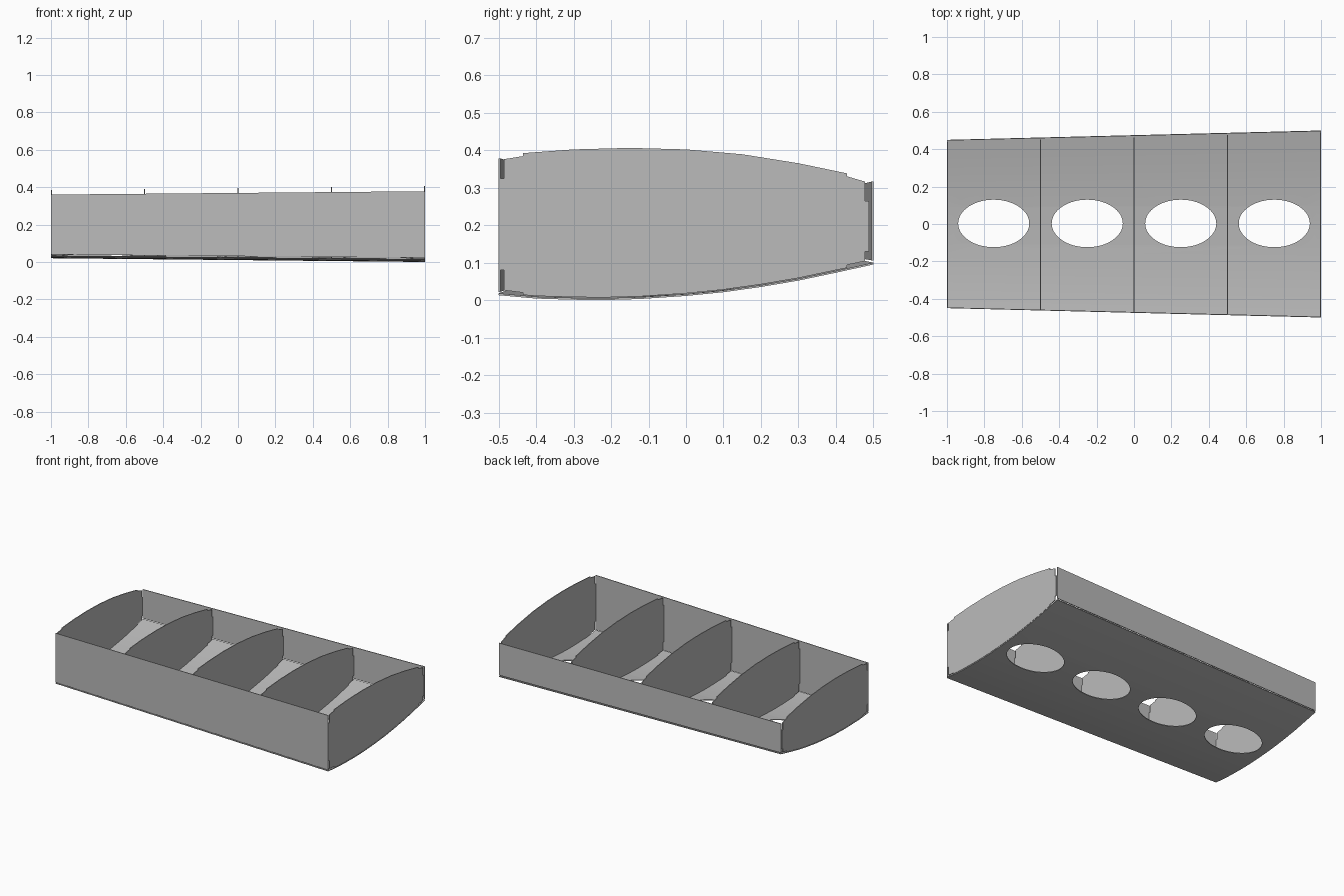
import bpy, bmesh, math

if "Cube" in bpy.data.objects:
    bpy.data.objects.remove(bpy.data.objects["Cube"])

grey = bpy.data.materials.new("sheet grey")
grey.use_nodes = True
colour = (0.5, 0.5, 0.5, 1)
grey.diffuse_color = colour
grey.node_tree.nodes["Principled BSDF"].inputs["Base Color"].default_value = colour

MID = 0.2      # height about which the box tapers
T = 0.005      # sheet thickness


def taper(x):
    return 0.95 + 0.05 * x


def loft(name, profile, x0, x1):
    """Solid between two x stations whose yz profile tapers along the span."""
    bm = bmesh.new()
    ends = []
    for x in (x0, x1):
        s = taper(x)
        ends.append([bm.verts.new((x, y * s, MID + (z - MID) * s)) for y, z in profile])
    a, b = ends
    n = len(profile)
    for i in range(n):
        j = (i + 1) % n
        bm.faces.new((a[i], a[j], b[j], b[i]))
    bm.faces.new(a)
    bm.faces.new(b[::-1])
    bmesh.ops.recalc_face_normals(bm, faces=bm.faces)
    mesh = bpy.data.meshes.new(name)
    bm.to_mesh(mesh)
    bm.free()
    mesh.materials.append(grey)
    obj = bpy.data.objects.new(name, mesh)
    bpy.context.collection.objects.link(obj)
    return obj


# Curved lower skin
lower = [(-0.5, 0.013), (-0.4, 0.004), (-0.3, 0.001), (-0.22, 0), (-0.12, 0.003),
         (0, 0.011), (0.1, 0.021), (0.2, 0.035), (0.3, 0.052), (0.4, 0.073), (0.5, 0.095)]
skin = loft("lower_skin", lower + [(y, z + T) for y, z in reversed(lower)], -1, 1)

# Elliptical access holes, one per bay
for i in range(4):
    bpy.ops.mesh.primitive_cylinder_add(vertices=64, radius=1, depth=1,
                                        location=(-0.75 + 0.5 * i, 0.003, 0))
    cutter = bpy.context.object
    cutter.name = f"hole_cutter_{i + 1}"
    cutter.scale = (0.19, 0.127, 0.5)
    cutter.hide_render = True
    cutter.hide_set(True)
    cut = skin.modifiers.new("access_hole", 'BOOLEAN')
    cut.operation, cut.solver, cut.object = 'DIFFERENCE', 'EXACT', cutter

# Apply the cuts and drop the cutters
bpy.context.view_layer.update()
cut_mesh = bpy.data.meshes.new_from_object(
    skin.evaluated_get(bpy.context.evaluated_depsgraph_get()))
skin.modifiers.clear()
skin.data = cut_mesh
for obj in [o for o in bpy.data.objects if o.name.startswith("hole_cutter")]:
    bpy.data.objects.remove(obj)

# Front and rear spars
for name, y, inner, low, high in (("front_spar", -0.5, -0.5 + T, 0.022, 0.378),
                                  ("rear_spar", 0.5, 0.5 - T, 0.106, 0.316)):
    loft(name, [(y, low), (inner, low), (inner, high), (y, high)], -1, 1)

# Ribs: cambered top and bottom, stepped corners and end tabs
upper = [(-0.435, 0.392), (-0.3, 0.402), (-0.15, 0.406), (0, 0.402), (0.15, 0.389),
         (0.3, 0.365), (0.43, 0.338)]
rear = [(0.43, 0.33), (0.478, 0.316), (0.478, 0.265), (0.488, 0.265),
        (0.488, 0.13), (0.478, 0.13), (0.478, 0.104), (0.43, 0.094)]
belly = [(0.43, 0.086)] + [(y, z + 0.007) for y, z in reversed(lower[1:-1])]
front = [(-0.435, 0.014), (-0.435, 0.02), (-0.485, 0.026), (-0.485, 0.08),
         (-0.495, 0.08), (-0.495, 0.325), (-0.485, 0.325), (-0.485, 0.376), (-0.435, 0.384)]
for i in range(5):
    x = max(-1 + T / 2, min(1 - T / 2, -1 + 0.5 * i))
    loft(f"rib_{i + 1}", upper + rear + belly + front, x - T / 2, x + T / 2)

# Smooth the skin's curve, keep its edges sharp
bpy.ops.object.select_all(action='DESELECT')
skin.select_set(True)
bpy.context.view_layer.objects.active = skin
bpy.ops.object.shade_smooth_by_angle(angle=math.radians(30))
